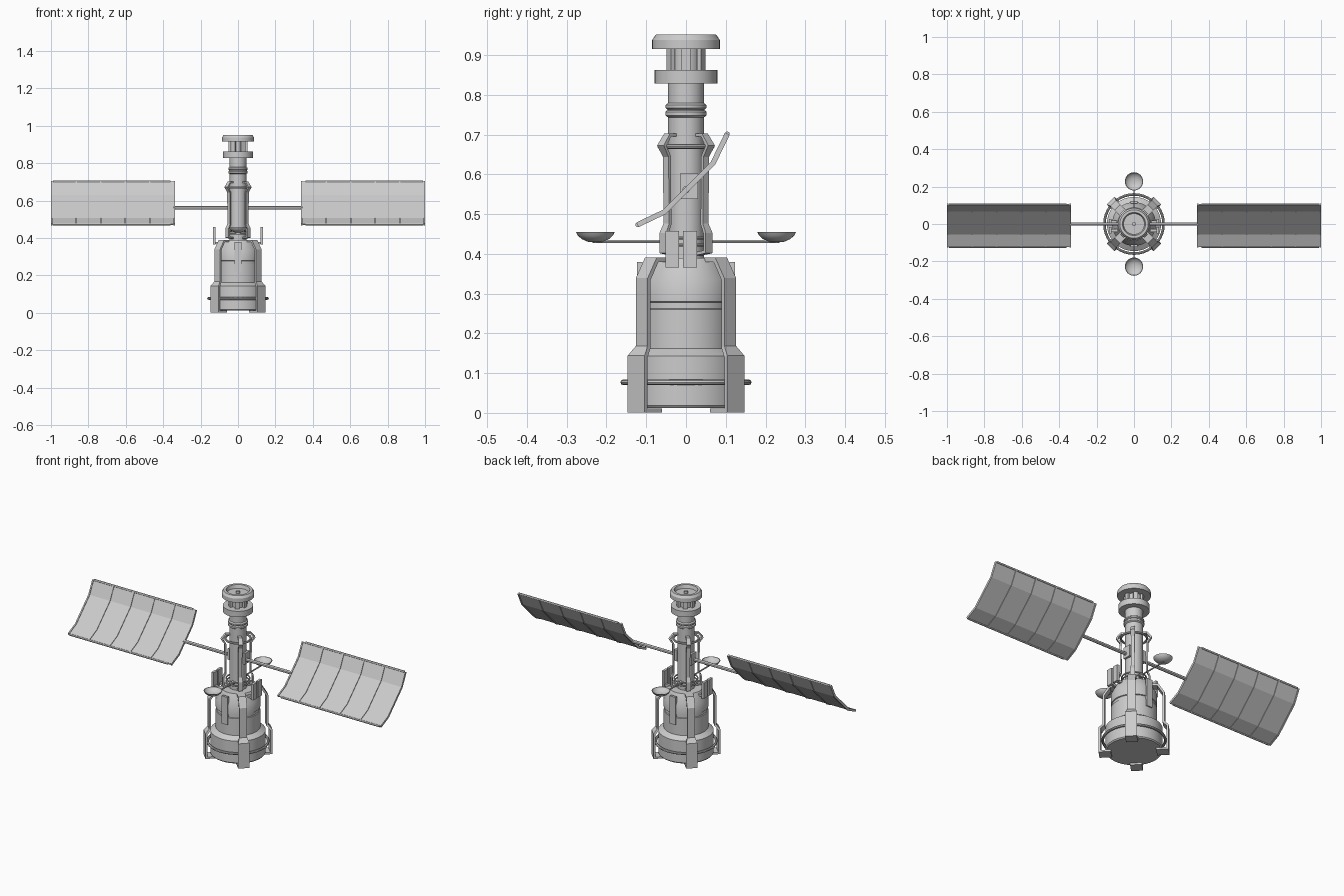
import bpy, bmesh, math
from math import pi, sin, cos
from mathutils import Matrix

if "Cube" in bpy.data.objects:
    bpy.data.objects.remove(bpy.data.objects["Cube"])


def finish(name, bm, smooth=True):
    bmesh.ops.recalc_face_normals(bm, faces=bm.faces[:])
    me = bpy.data.meshes.new(name)
    bm.to_mesh(me)
    bm.free()
    ob = bpy.data.objects.new(name, me)
    bpy.context.collection.objects.link(ob)
    if smooth:
        bpy.ops.object.select_all(action='DESELECT')
        ob.select_set(True)
        bpy.context.view_layer.objects.active = ob
        bpy.ops.object.shade_smooth_by_angle(angle=math.radians(30))
    return ob


def lathe(name, profile, loc=(0, 0, 0), seg=40, closed=False):
    """Revolve (radius, z) points around z."""
    bm = bmesh.new()
    vs = [bm.verts.new((r, 0, z)) for r, z in profile]
    pairs = list(zip(vs, vs[1:])) + ([(vs[-1], vs[0])] if closed else [])
    edges = [bm.edges.new(p) for p in pairs]
    bmesh.ops.spin(bm, geom=vs + edges, cent=(0, 0, 0), axis=(0, 0, 1),
                   angle=2 * pi, steps=seg, use_merge=True)
    bmesh.ops.remove_doubles(bm, verts=bm.verts[:], dist=1e-5)
    bmesh.ops.translate(bm, verts=bm.verts[:], vec=loc)
    return finish(name, bm)


def ring(name, R, z, t):
    pts = [(R + t * cos(a * pi / 4), z + t * sin(a * pi / 4)) for a in range(8)]
    return lathe(name, pts, closed=True)


def box(name, lo, hi):
    bm = bmesh.new()
    bmesh.ops.create_cube(bm, size=1)
    for v in bm.verts:
        v.co = [(a + b) / 2 + c * (b - a) for a, b, c in zip(lo, hi, v.co)]
    return finish(name, bm, False)


def rod(name, axis, a, b, r, off):
    """Cylinder along x or y from a to b, off = other coordinates."""
    bm = bmesh.new()
    bmesh.ops.create_cone(bm, cap_ends=True, segments=12, radius1=r, radius2=r, depth=abs(b - a))
    rot = Matrix.Rotation(pi / 2, 4, 'Y' if axis == 'x' else 'X')
    mid = (a + b) / 2
    pos = (mid, off[0], off[1]) if axis == 'x' else (off[0], mid, off[1])
    bmesh.ops.transform(bm, matrix=Matrix.Translation(pos) @ rot, verts=bm.verts[:])
    return finish(name, bm)


def strip(name, rows, thick):
    """Flat band through pairs of points, given thickness."""
    bm = bmesh.new()
    vs = [[bm.verts.new(p) for p in row] for row in rows]
    for p, q in zip(vs, vs[1:]):
        bm.faces.new((p[0], p[1], q[1], q[0]))
    ob = finish(name, bm, False)
    m = ob.modifiers.new("thickness", 'SOLIDIFY')
    m.thickness, m.offset, m.use_even_offset = thick, 0, True
    return ob


def strap(name, path, ang, thick):
    """Bent strap in a radial plane; path = (radius, z, half width)."""
    c, s = cos(ang), sin(ang)
    rows = [[(r * c - k * w * s, r * s + k * w * c, z) for k in (-1, 1)] for r, z, w in path]
    return strip(name, rows, thick)


# main body drum with groove and tapered shoulder
lathe("main_drum", [(0, .012), (.14, .012), (.145, .018), (.145, .143), (.12, .16), (.117, .162),
                    (.117, .26), (.112, .262), (.112, .278), (.117, .28), (.117, .335),
                    (.088, .39), (0, .39)], seg=48)
ring("lower_hoop", .158, .077, .007)

# neck tube with collars
lathe("neck_tube", [(0, .385), (.045, .385), (.045, .743), (.052, .748), (.052, .757), (.047, .761),
                    (.047, .763), (.052, .767), (.052, .774), (.045, .779), (.045, .83), (0, .83)])
lathe("head_flange", [(0, .828), (.079, .828), (.079, .862), (0, .862)])
lathe("head_core", [(0, .86), (.036, .86), (.036, .917), (0, .917)])
lathe("head_cap", [(0, .915), (.085, .915), (.085, .938), (.076, .951), (.062, .951),
                   (.056, .932), (0, .932)])
lathe("cap_knob", [(0, .93), (.011, .93), (.011, .944), (0, .946)], seg=16)

# posts between flange and cap
for i in range(6):
    a = i * pi / 3
    strap("head_post", [(.044, .86, .011), (.044, .917, .011)], a, .012)

# diagonal straps on the drum and around the neck
for i in range(4):
    a = pi / 4 + i * pi / 2
    strap("drum_strap", [(.115, .006, .03), (.172, .006, .03), (.172, .142, .03), (.152, .166, .021),
                         (.152, .337, .021), (.122, .385, .021), (.085, .385, .021)], a, .011)
    strap("neck_strap", [(.043, .699, .010), (.065, .699, .010), (.086, .672, .012), (.068, .645, .010),
                         (.066, .475, .010), (.078, .452, .012), (.078, .405, .012),
                         (.045, .400, .012)], a, .008)

# hoops of the neck cage
ring("upper_cage_hoop", .066, .670, .006)
ring("lower_cage_hoop", .062, .440, .004)
ring("base_cage_hoop", .062, .422, .004)

for s in (-1, 1):
    def sx(name, x0, x1, y0, y1, z0, z1):
        return box(name, (min(s * x0, s * x1), y0, z0), (max(s * x0, s * x1), y1, z1))

    # upright side plates with brackets to the drum
    for y0, y1 in ((-.052, -.017), (-.007, .028)):
        sx("side_plate", .12, .134, y0, y1, .366, .458)
        sx("plate_bracket", .085, .125, y0 + .01, y1 - .01, .368, .38)
    # hinge box and boom
    sx("boom_hinge", .035, .055, -.015, .03, .538, .602)
    rod("solar_boom", 'x', s * .04, s * .345, .009, (0, .561))

    # curved solar wing: sheet, ribs and edge rails
    prof = [(-.122, .473), (-.055, .505), (.068, .628), (.104, .702)]
    strip("solar_sheet", [[(s * .34, y, z), (s * .999, y, z)] for y, z in prof], .006)
    for i in range(6):
        x = .342 + i * .1308
        w = .004
        strip("solar_rib", [[(s * (x - w), y, z), (s * (x + w), y, z)] for y, z in prof], .013)
    for y, z in (prof[0], prof[-1]):
        rod("wing_rail", 'x', s * .36, s * .99, .0055, (y, z))

    # dish on side arm
    rod("dish_arm", 'y', s * .045, s * .235, .004, (0, .431))
    lathe("dish", [(0, .429), (.018, .430), (.034, .437), (.044, .446), (.049, .455), (.046, .455),
                   (.040, .447), (.030, .440), (.016, .435), (0, .434)], loc=(0, s * .228, 0), seg=32)
    rod("arm_socket", 'y', s * .04, s * .066, .011, (0, .431))
    # slim front and back rail
    box("drum_rail", (-.018, min(s * .11, s * .123), .22), (.018, max(s * .11, s * .123), .38))
